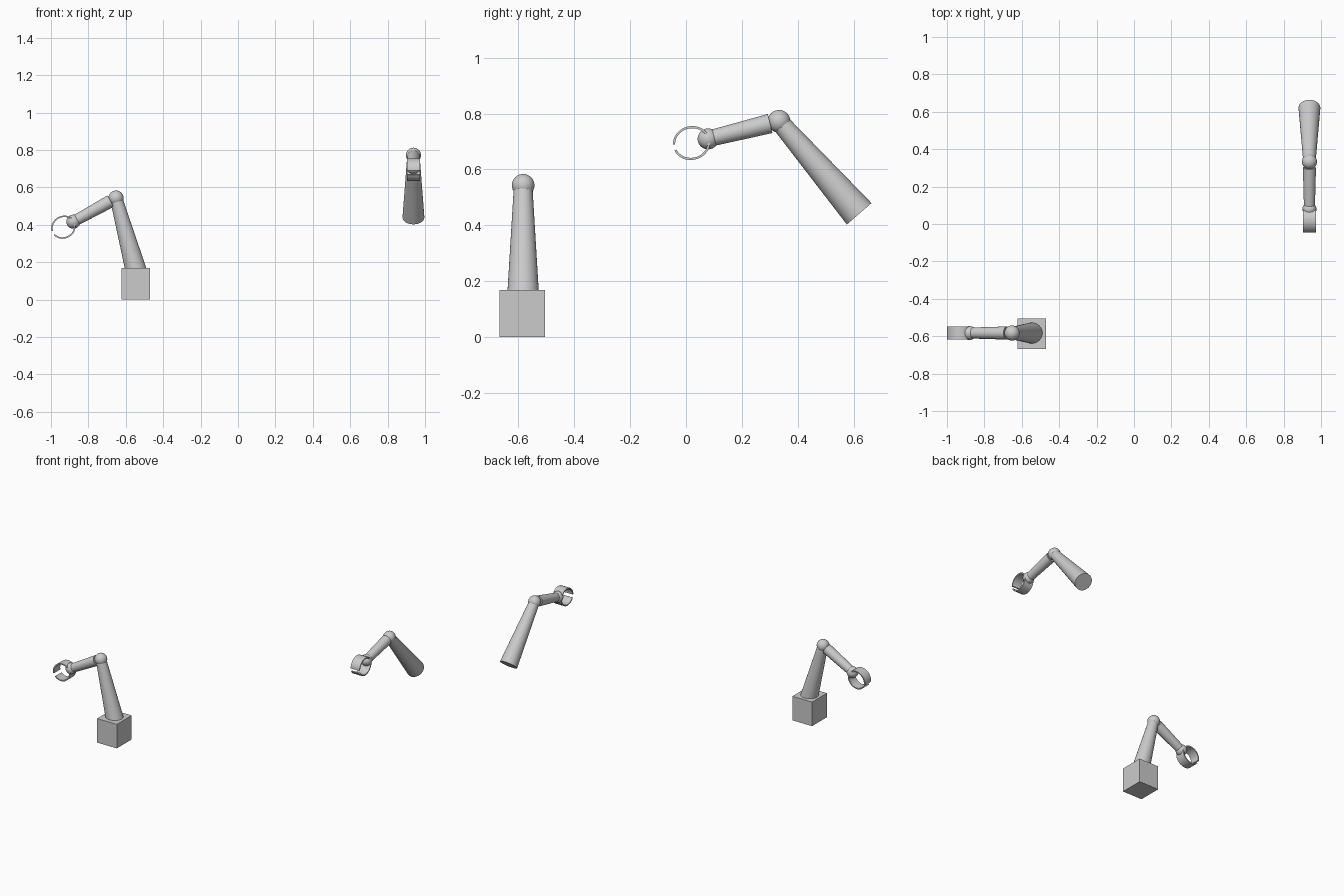
import bpy, bmesh
from math import cos, sin, pi, radians
from mathutils import Vector

if "Cube" in bpy.data.objects:
    bpy.data.objects.remove(bpy.data.objects["Cube"])


def finish(bm, name):
    bmesh.ops.recalc_face_normals(bm, faces=bm.faces)
    mesh = bpy.data.meshes.new(name)
    bm.to_mesh(mesh)
    bm.free()
    ob = bpy.data.objects.new(name, mesh)
    bpy.context.collection.objects.link(ob)
    bpy.ops.object.select_all(action='DESELECT')
    ob.select_set(True)
    bpy.context.view_layer.objects.active = ob
    bpy.ops.object.shade_smooth_by_angle(angle=radians(35))
    return ob


def tapered_rod(name, a, b, ra, rb):
    bm = bmesh.new()
    bmesh.ops.create_cone(bm, cap_ends=True, segments=48, radius1=ra, radius2=rb, depth=(b - a).length)
    ob = finish(bm, name)
    ob.location = (a + b) / 2
    ob.rotation_mode = 'QUATERNION'
    ob.rotation_quaternion = (b - a).to_track_quat('Z', 'Y')


def ball(name, c, r):
    bm = bmesh.new()
    bmesh.ops.create_uvsphere(bm, u_segments=32, v_segments=16, radius=r)
    finish(bm, name).location = c


def claw(name, centre, axis, side, width, sign):
    # half of an oval band, from the wrist round to the open tip
    up = axis.cross(side)
    bm = bmesh.new()
    steps, prev = 28, None
    for i in range(steps + 1):
        t = sign * (0.19 + (pi - 0.19) * i / steps)
        ring = []
        for inset, s in ((0, -1), (0, 1), (0.008, 1), (0.008, -1)):
            p = centre + axis * cos(t) * (0.0668 - inset) + up * sin(t) * (0.0605 - inset)
            ring.append(bm.verts.new(p + side * s * width / 2))
        if prev:
            for k in range(4):
                n = (k + 1) % 4
                bm.faces.new((prev[k], prev[n], ring[n], ring[k]))
        else:
            bm.faces.new(ring)
        prev = ring
    bm.faces.new(prev)
    finish(bm, name)


def arm(label, shoulder, elbow, wrist, side):
    shoulder, elbow, wrist, side = map(Vector, (shoulder, elbow, wrist, side))
    axis = (wrist - elbow).normalized()
    tapered_rod(label + "_upper_arm", shoulder, elbow, 0.0585, 0.033)
    ball(label + "_elbow", elbow, 0.0405)
    tapered_rod(label + "_forearm", elbow + axis * 0.033, wrist, 0.035, 0.029)
    ball(label + "_wrist", wrist, 0.0375)
    for part, sign in (("upper_claw", 1), ("lower_claw", -1)):
        claw(label + "_" + part, wrist + axis * 0.061, axis, side, 0.068, sign)


# base block
bm = bmesh.new()
bmesh.ops.create_cube(bm, size=1)
bmesh.ops.scale(bm, vec=(0.153, 0.164, 0.168), verts=bm.verts)
finish(bm, "base_block").location = (-0.546, -0.586, 0.084)

# arm standing on the block, and the detached arm
arm("left", (-0.536, -0.583, 0.122), (-0.652, -0.583, 0.543), (-0.880, -0.583, 0.417), (0, 1, 0))
arm("right", (0.938, 0.620, 0.441), (0.938, 0.333, 0.772), (0.938, 0.079, 0.709), (1, 0, 0))
